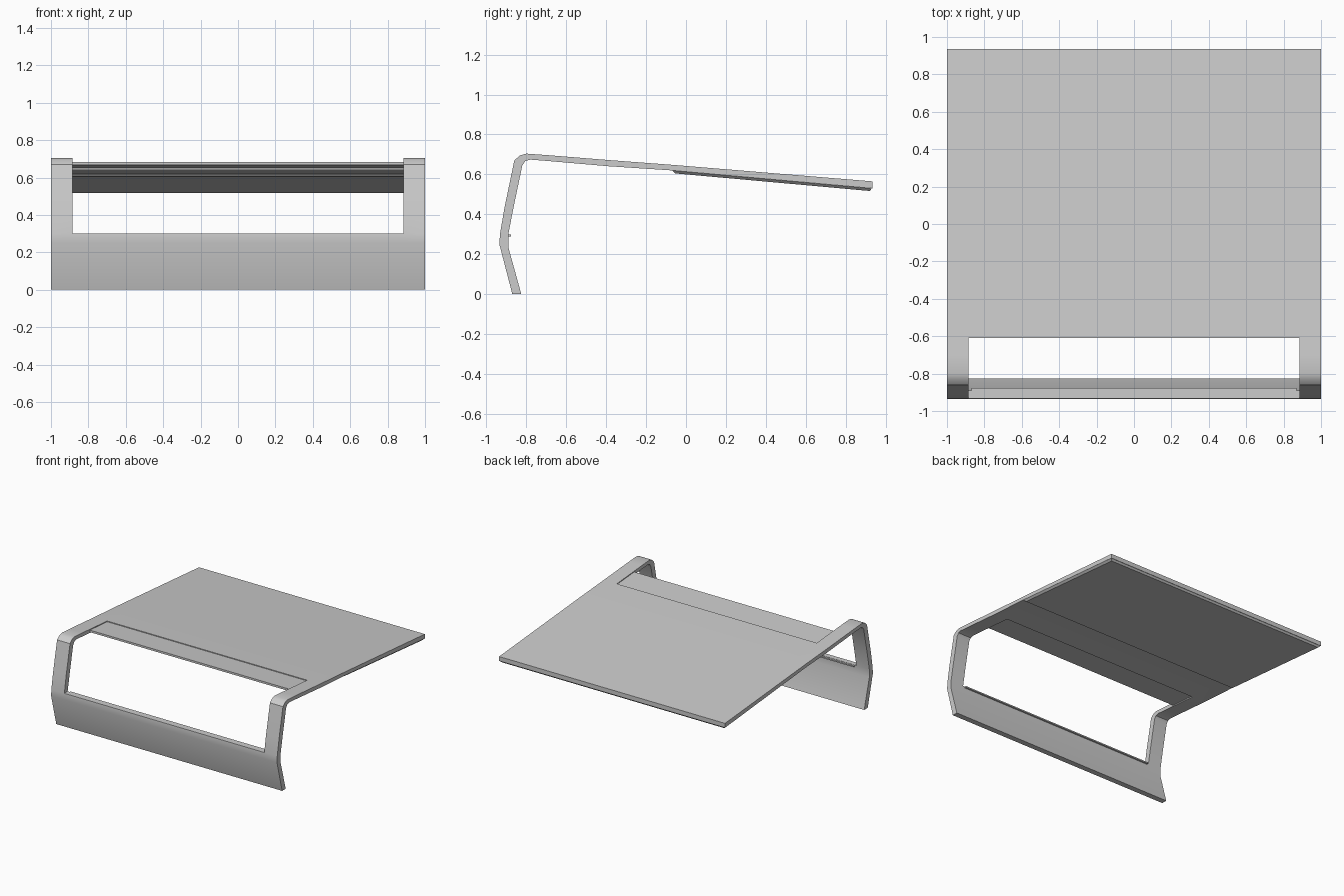
import bpy
import bmesh

cube = bpy.data.objects.get("Cube")
if cube:
    bpy.data.objects.remove(cube, do_unlink=True)

grey = bpy.data.materials.new("light_grey")
grey.use_nodes = True
colour = (0.6, 0.6, 0.6, 1)
grey.diffuse_color = colour
grey.node_tree.nodes["Principled BSDF"].inputs["Base Color"].default_value = colour


def finish(name, bm):
    """Turn a bmesh into a shaded object with the shared material."""
    bmesh.ops.recalc_face_normals(bm, faces=bm.faces)
    mesh = bpy.data.meshes.new(name)
    bm.to_mesh(mesh)
    bm.free()
    mesh.materials.append(grey)
    obj = bpy.data.objects.new(name, mesh)
    bpy.context.collection.objects.link(obj)
    bpy.ops.object.select_all(action="DESELECT")
    obj.select_set(True)
    bpy.context.view_layer.objects.active = obj
    bpy.ops.object.shade_smooth_by_angle(angle=0.52)


def sheet(name, stations, columns, is_open=lambda i, j: False):
    """Thick sheet over paired outer and inner profile points, leaving open cells out."""
    bm = bmesh.new()
    outer = [[bm.verts.new((x, s[0], s[1])) for x in columns] for s in stations]
    inner = [[bm.verts.new((x, s[2], s[3])) for x in columns] for s in stations]
    rows, cols = len(stations) - 1, len(columns) - 1

    def solid(i, j):
        return 0 <= i < rows and 0 <= j < cols and not is_open(i, j)

    for i in range(rows):
        for j in range(cols):
            if not solid(i, j):
                continue
            corners = [(i, j), (i, j + 1), (i + 1, j + 1), (i + 1, j)]
            for layer in (outer, inner):
                bm.faces.new([layer[a][b] for a, b in corners])
            # Close the rim wherever the neighbouring cell is missing
            neighbours = [(i - 1, j), (i, j + 1), (i + 1, j), (i, j - 1)]
            for k, near in enumerate(neighbours):
                if not solid(*near):
                    (a, b), (c, d) = corners[k], corners[(k + 1) % 4]
                    bm.faces.new([outer[a][b], outer[c][d], inner[c][d], inner[a][b]])
    finish(name, bm)


# Main bent shell: apron, two posts and roof around one large opening
SHELL = [
    (-.87, 0, -.825, 0),
    (-.935, .25, -.89, .235),
    (-.932, .30, -.89, .30),
    (-.91, .43, -.865, .43),
    (-.86, .67, -.82, .645),
    (-.832, .695, -.805, .667),
    (-.80, .704, -.78, .674),
    (-.70, .697, -.69, .667),
    (-.39, .672, -.39, .641),
    (-.07, .648, -.07, .62),
    (.935, .565, .935, .53),
]
INNER = .885
sheet("bent_shell", SHELL, [-1, -INNER, INNER, 1],
      lambda i, j: j == 1 and 2 <= i <= 7)

# Thin recessed panel along the front of the roof
sheet("recessed_panel",
      [(-.61, .683, -.61, .667), (-.39, .666, -.39, .65)], [-INNER, INNER])

# Narrow lip behind the top of the apron
sheet("apron_lip",
      [(-.895, .298, -.895, .288), (-.876, .298, -.876, .288)], [-.87, .87])

# Underside plate with sloping edges
bm = bmesh.new()
loops = []
for half, front, front_z, back, back_z in (
        (1, -.07, .62, .932, .53), (.985, -.055, .605, .92, .517)):
    loops.append([bm.verts.new(p) for p in (
        (-half, front, front_z), (half, front, front_z),
        (half, back, back_z), (-half, back, back_z))])
for loop in loops:
    bm.faces.new(loop)
for k in range(4):
    n = (k + 1) % 4
    bm.faces.new([loops[0][k], loops[0][n], loops[1][n], loops[1][k]])
finish("underside_plate", bm)
